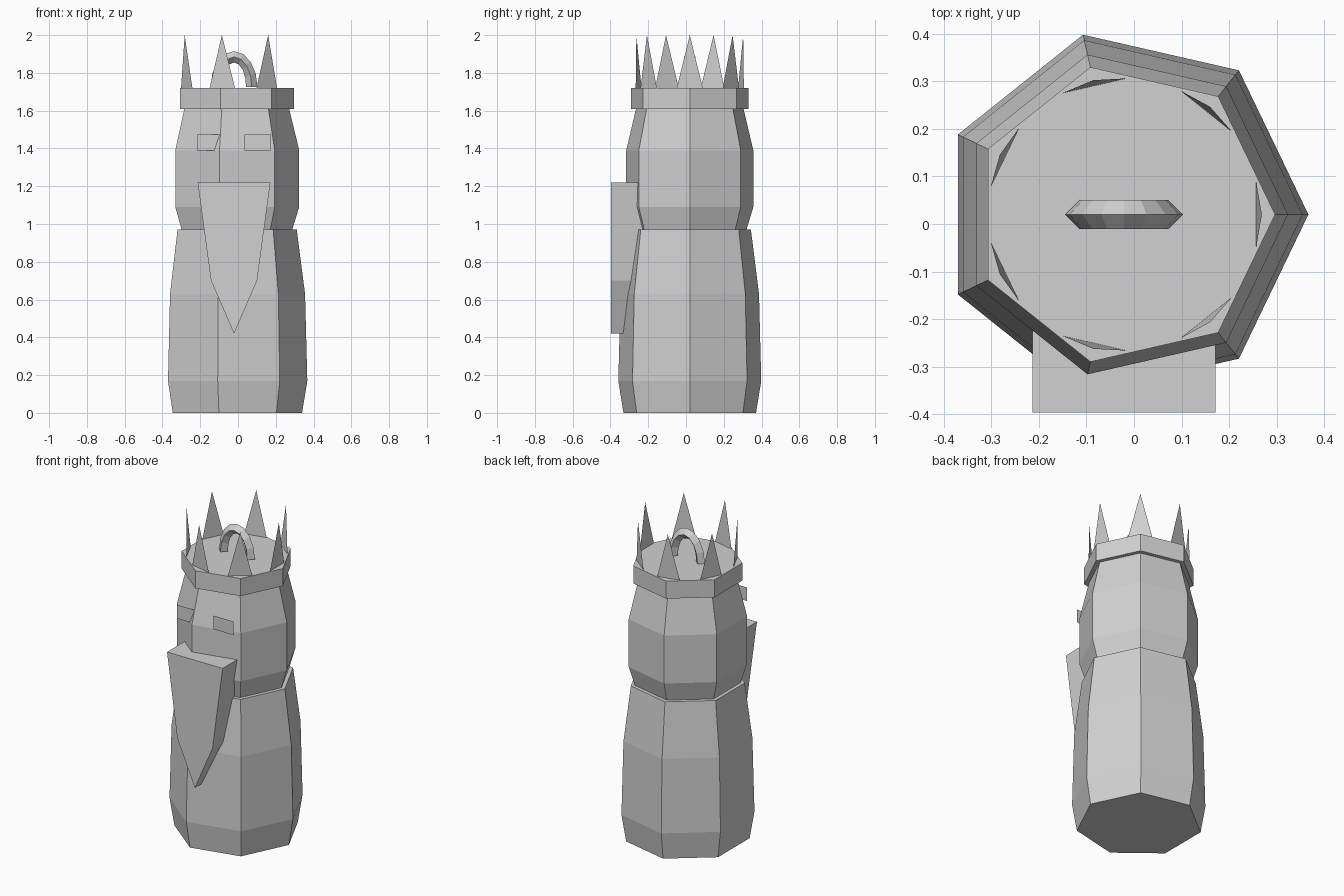
import bpy, bmesh, math
from mathutils import Vector

if "Cube" in bpy.data.objects:
    bpy.data.objects.remove(bpy.data.objects["Cube"])

CX, CY, SIDES = -0.021, 0.02, 7

stone = bpy.data.materials.new("light_grey")
stone.diffuse_color = (0.64, 0.64, 0.64, 1)
stone.use_nodes = True
stone.node_tree.nodes["Principled BSDF"].inputs["Base Color"].default_value = stone.diffuse_color


def finish(name, bm, closed=True):
    if closed:
        bmesh.ops.recalc_face_normals(bm, faces=bm.faces[:])
    mesh = bpy.data.meshes.new(name)
    bm.to_mesh(mesh)
    bm.free()
    mesh.materials.append(stone)
    obj = bpy.data.objects.new(name, mesh)
    bpy.context.collection.objects.link(obj)
    return obj


def bridge(bm, a, b):
    n = len(a)
    for i in range(n):
        bm.faces.new((a[i], a[(i + 1) % n], b[(i + 1) % n], b[i]))


def lathe(name, profile):
    """Capped seven-sided column from (radius, height) pairs."""
    bm = bmesh.new()
    rings = []
    for r, z in profile:
        rings.append([bm.verts.new((CX + r * math.cos(math.tau * i / SIDES),
                                    CY + r * math.sin(math.tau * i / SIDES), z))
                      for i in range(SIDES)])
    for a, b in zip(rings, rings[1:]):
        bridge(bm, a, b)
    bm.faces.new(rings[0])
    bm.faces.new(rings[-1])
    return finish(name, bm)


# Stacked column parts
lathe("body", [(0.36, 0), (0.388, 0.17), (0.376, 0.63), (0.332, 0.97)])
lathe("head", [(0.308, 0.97), (0.345, 1.09), (0.345, 1.39), (0.292, 1.61)])
lathe("crown_band", [(0.318, 1.61), (0.318, 1.72)])

# Crown points: thin triangles leaning slightly outwards
bm = bmesh.new()
for i in range(SIDES):
    a = math.tau * i / SIDES
    out = Vector((math.cos(a), math.sin(a), 0))
    side = Vector((-math.sin(a), math.cos(a), 0))
    base = Vector((CX, CY, 1.72)) + out * 0.278
    tip = Vector((CX, CY, 2.0)) + out * 0.29
    bm.faces.new([bm.verts.new(p) for p in
                  (base - side * 0.069, base + side * 0.069, tip)])
finish("crown_points", bm, closed=False)

# Arched hoop on top, with a diamond cross-section
bm = bmesh.new()
rings = []
for k in range(9):
    t = math.pi * k / 8
    c = Vector((CX + 0.094 * math.cos(t), CY, 1.725 + 0.16 * math.sin(t)))
    out = Vector((math.cos(t), 0, math.sin(t))) * 0.03
    across = Vector((0, 0.03, 0))
    rings.append([bm.verts.new(c + d) for d in (out, across, -out, -across)])
for a, b in zip(rings, rings[1:]):
    bridge(bm, a, b)
bm.faces.new(rings[0])
bm.faces.new(rings[-1])
finish("crown_hoop", bm)

# Pointed beard: extruded outline
half = [(0.1925, 1.22), (0.122, 0.70)]
outline = half + [(0, 0.42)] + [(-x, z) for x, z in reversed(half)]
bm = bmesh.new()
front, back = [[bm.verts.new((CX + x, y, z)) for x, z in outline]
               for y in (-0.397, -0.20)]
bridge(bm, front, back)
bm.faces.new(front)
bm.faces.new(back)
finish("beard", bm)

# Eyes: flat upright plates
bm = bmesh.new()
for s in (-1, 1):
    x0, x1 = sorted((CX + s * 0.056, CX + s * 0.195))
    bm.faces.new([bm.verts.new((x, -0.294, z)) for x, z in
                  ((x0, 1.39), (x1, 1.39), (x1, 1.475), (x0, 1.475))])
finish("eyes", bm, closed=False)
